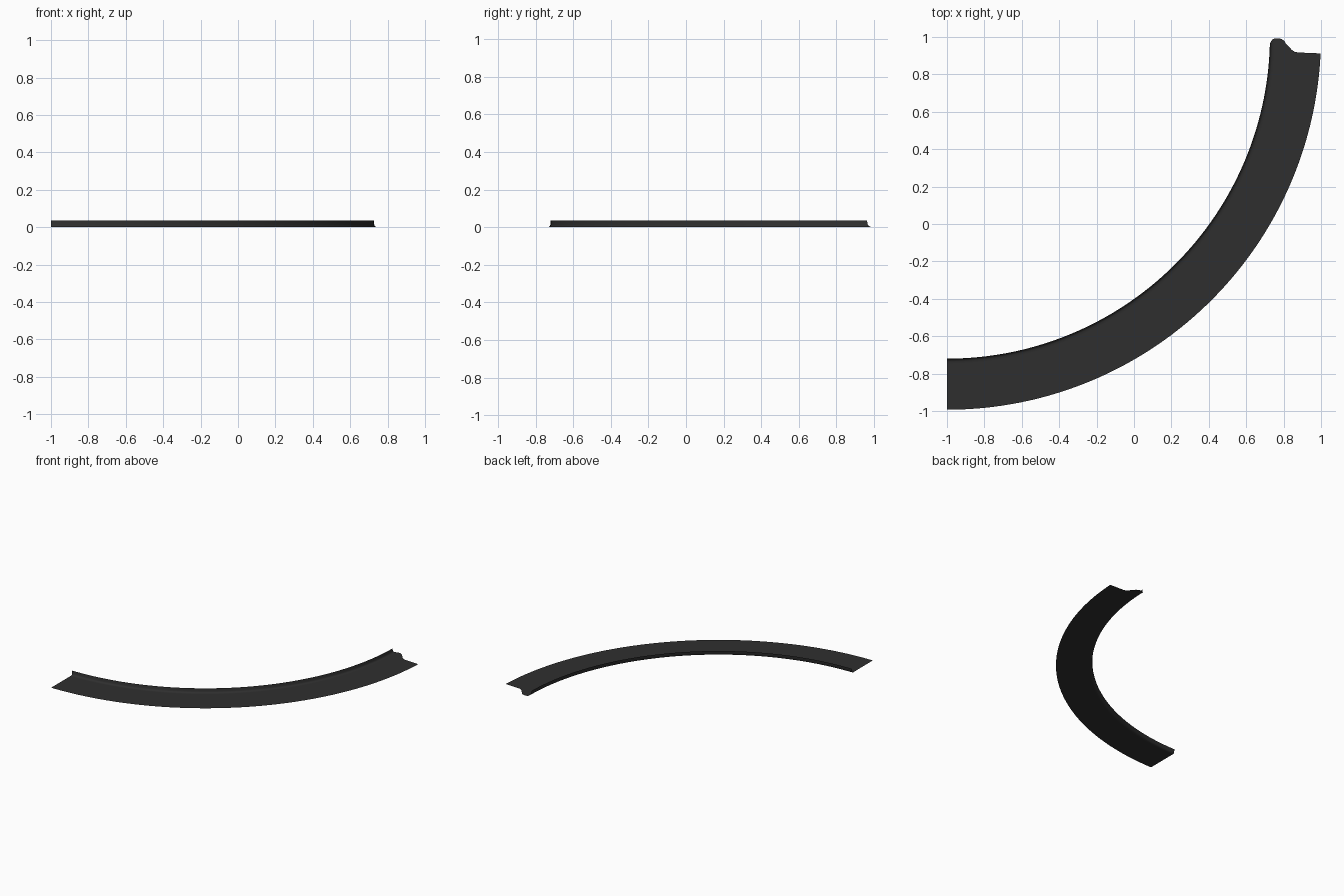
import bpy, bmesh, math

if "Cube" in bpy.data.objects:
    bpy.data.objects.remove(bpy.data.objects["Cube"])

CX, CY = -1.0, 1.007      # centre of the arc
SEGS = 72

# cross-section from the raised inner lip to the flat outer edge:
# (radius, height, y where the far end of that line stops)
PROFILE = [
    (1.727, 0.036, 0.963), (1.729, 0.012, 0.968), (1.733, 0.004, 0.977),
    (1.742, 0.000, 0.988), (1.755, 0.000, 0.993), (1.775, 0.000, 0.993),
    (1.790, 0.000, 0.988), (1.803, 0.000, 0.980), (1.812, 0.000, 0.966),
    (1.828, 0.000, 0.950), (1.843, 0.000, 0.933), (1.860, 0.000, 0.921),
    (1.880, 0.000, 0.917), (2.000, 0.000, 0.912),
]

# curved strip swept through a quarter turn, with a shaped far end
bm = bmesh.new()
rows = []
for r, z, end_y in PROFILE:
    a0, a1 = -math.pi / 2, math.asin((end_y - CY) / r)
    row = []
    for i in range(SEGS + 1):
        a = a0 + (a1 - a0) * i / SEGS
        row.append(bm.verts.new((CX + r * math.cos(a), CY + r * math.sin(a), z)))
    rows.append(row)
for inner, outer in zip(rows, rows[1:]):
    for i in range(SEGS):
        bm.faces.new((inner[i], outer[i], outer[i + 1], inner[i + 1]))
bm.normal_update()

mesh = bpy.data.meshes.new("curved_strip")
bm.to_mesh(mesh)
bm.free()
strip = bpy.data.objects.new("curved_strip", mesh)
bpy.context.collection.objects.link(strip)

# dark rubber colour
mat = bpy.data.materials.new("dark_grey")
mat.diffuse_color = (0.028, 0.028, 0.028, 1)
mat.use_nodes = True
mat.node_tree.nodes["Principled BSDF"].inputs["Base Color"].default_value = mat.diffuse_color
mesh.materials.append(mat)

bpy.context.view_layer.objects.active = strip
strip.select_set(True)
bpy.ops.object.shade_smooth_by_angle(angle=math.radians(40))
